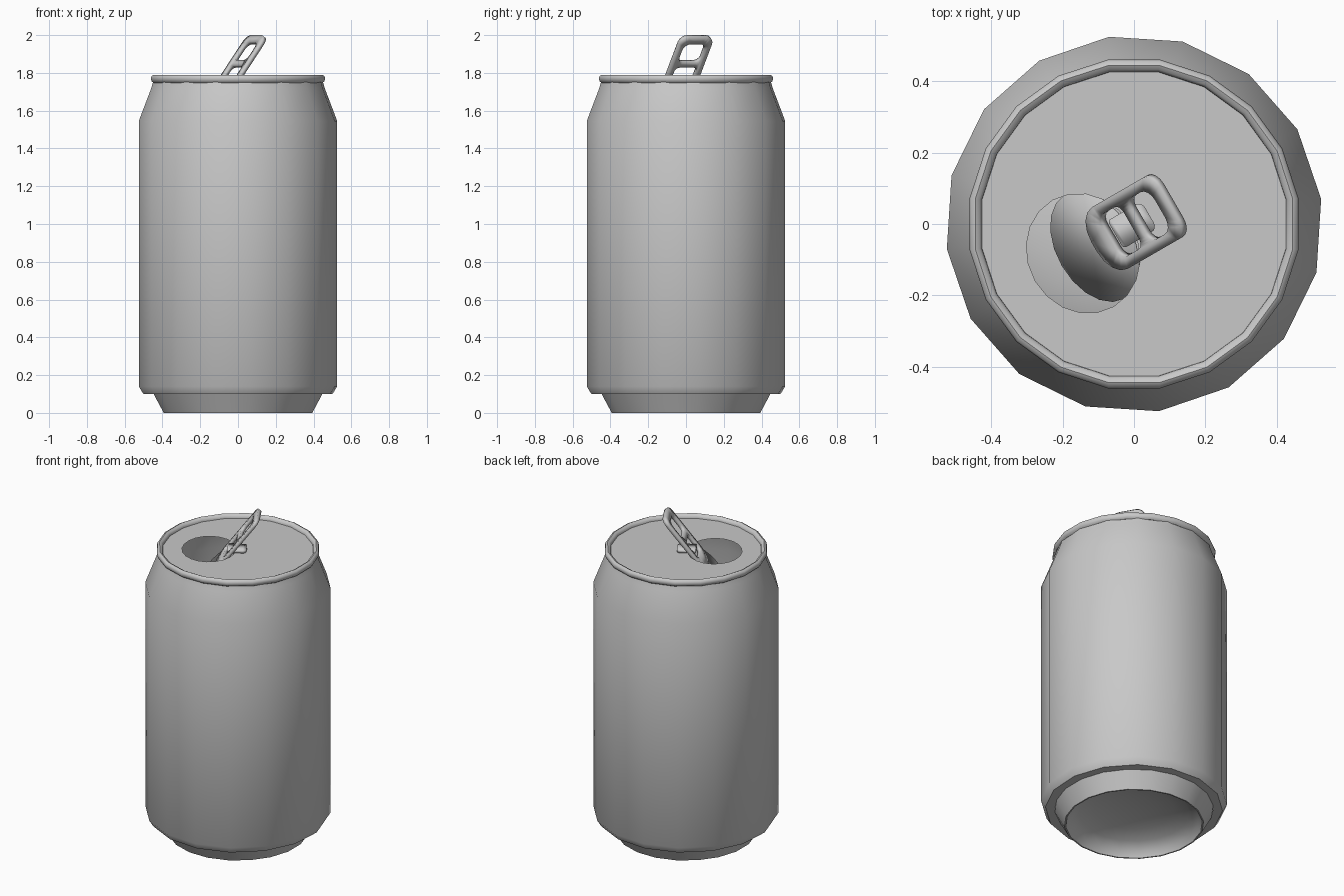
import bpy, bmesh, math
from mathutils import Matrix, Vector

if "Cube" in bpy.data.objects:
    bpy.data.objects.remove(bpy.data.objects["Cube"])

metal = bpy.data.materials.new("grey_aluminium")
metal.diffuse_color = (0.58, 0.58, 0.58, 1)
metal.use_nodes = True
metal.node_tree.nodes["Principled BSDF"].inputs["Base Color"].default_value = metal.diffuse_color


def finish(bm, name, angle=40, thickness=0):
    bmesh.ops.recalc_face_normals(bm, faces=bm.faces)
    me = bpy.data.meshes.new(name)
    bm.to_mesh(me)
    bm.free()
    me.materials.append(metal)
    for p in me.polygons:
        p.use_smooth = True
    me.set_sharp_from_angle(angle=math.radians(angle))
    ob = bpy.data.objects.new(name, me)
    bpy.context.collection.objects.link(ob)
    if thickness:
        mod = ob.modifiers.new("thickness", 'SOLIDIFY')
        mod.thickness = thickness
        mod.offset = 0
    return ob


def lathe(name, profile, sides, start, angle=40):
    """Spin (radius, z) points round z; radius 0 closes to a point."""
    bm = bmesh.new()
    rings = []
    for r, z in profile:
        if r == 0:
            rings.append([bm.verts.new((0, 0, z))] * sides)
            continue
        ring = []
        for i in range(sides):
            a = math.radians(start) + math.tau * i / sides
            ring.append(bm.verts.new((r * math.cos(a), r * math.sin(a), z)))
        rings.append(ring)
    for a, b in zip(rings, rings[1:]):
        for i in range(sides):
            j = (i + 1) % sides
            quad = list(dict.fromkeys((a[i], a[j], b[j], b[i])))
            bm.faces.new(quad)
    return finish(bm, name, angle)


def ellipse(cx, cy, rx, ry, n, start=0):
    return [(cx + rx * math.cos(start + math.tau * i / n),
             cy + ry * math.sin(start + math.tau * i / n)) for i in range(n)]


def rounded(hw, y0, y1, r_low, r_high, steps=4):
    """Rounded rectangle, half width hw, from y0 to y1."""
    pts = []
    for k, (sx, y, r, sy) in enumerate(((1, y1, r_high, -1), (-1, y1, r_high, -1),
                                        (-1, y0, r_low, 1), (1, y0, r_low, 1))):
        for i in range(steps + 1):
            a = math.pi / 2 * (k + i / steps)
            pts.append((sx * (hw - r) + r * math.cos(a), y + sy * r + r * math.sin(a)))
    return pts


def plate(name, loops, matrix, thickness=0):
    """Flat sheet from an outline plus holes."""
    bm = bmesh.new()
    for loop in loops:
        vs = [bm.verts.new((x, y, 0)) for x, y in loop]
        for i, v in enumerate(vs):
            bm.edges.new((v, vs[(i + 1) % len(vs)]))
    bmesh.ops.triangle_fill(bm, edges=bm.edges[:], use_beauty=True)
    bm.transform(matrix)
    return finish(bm, name, 40, thickness)


def frame(x, y, origin):
    """Matrix from two axes and an origin."""
    x, y = Vector(x), Vector(y)
    m = Matrix((x, y, x.cross(y))).transposed().to_4x4()
    m.translation = Vector(origin)
    return m


LID_Z = 1.766
TURN = math.radians(30)
out = Vector((math.cos(TURN), math.sin(TURN), 0))     # direction the tab leans
side = Vector((-math.sin(TURN), math.cos(TURN), 0))   # across the tab
up = Vector((0, 0, 1))

# can wall with shoulder and lower edge
lathe("can_body", [(0.45, 0.1), (0.505, 0.1), (0.53, 0.14), (0.53, 1.545),
                   (0.463, 1.72), (0.453, 1.755)], 16, 7.6)

# foot cone and concave domed underside
R = 0.39
dome = [(R * math.cos(math.pi / 2 * i / 5) if i < 5 else 0,
         0.12 * math.sin(math.pi / 2 * i / 5)) for i in range(6)]
lathe("can_base", [(0.455, 0.105), (0.398, 0.0)] + dome, 20, 9)

# rolled rim
lathe("rim", [(0.435, 1.752), (0.452, 1.747), (0.463, 1.755), (0.467, 1.77),
              (0.463, 1.784), (0.451, 1.79), (0.439, 1.784), (0.433, 1.774),
              (0.432, LID_Z)], 20, 9, 50)

# lid with drinking hole
hole_mid = -0.165
c, s = math.cos(TURN), math.sin(TURN)
opening = [(x * c - y * s, x * s + y * c)
           for x, y in ellipse(hole_mid, 0, 0.155, 0.172, 20)]
plate("lid", [ellipse(0, 0, 0.433, 0.433, 20, math.radians(9)), opening],
      Matrix.Translation((0, 0, LID_Z)))

# flap pushed down into the can, hinged near the lid centre
drop = math.radians(44)
plate("opened_flap", [ellipse(0, 0.15, 0.168, 0.148, 20)],
      frame(side, -out * math.cos(drop) - up * math.sin(drop),
            -out * 0.018 + up * (LID_Z - 0.003)), 0.006)

# raised pull tab with two openings
lean = math.radians(53)
plate("pull_tab", [rounded(0.1, -0.2, 0.2, 0.085, 0.045),
                   rounded(0.068, 0.035, 0.155, 0.03, 0.04),
                   rounded(0.068, -0.12, 0.0, 0.03, 0.025)],
      frame(side, out * math.cos(lean) + up * math.sin(lean), (0, 0, 1.834)), 0.022)

# flat tongue joining the tab to the lid
plate("tab_tongue", [rounded(0.045, -0.06, 0.05, 0.01, 0.02)],
      frame(side, out, (0, 0, LID_Z + 0.011)), 0.018)
